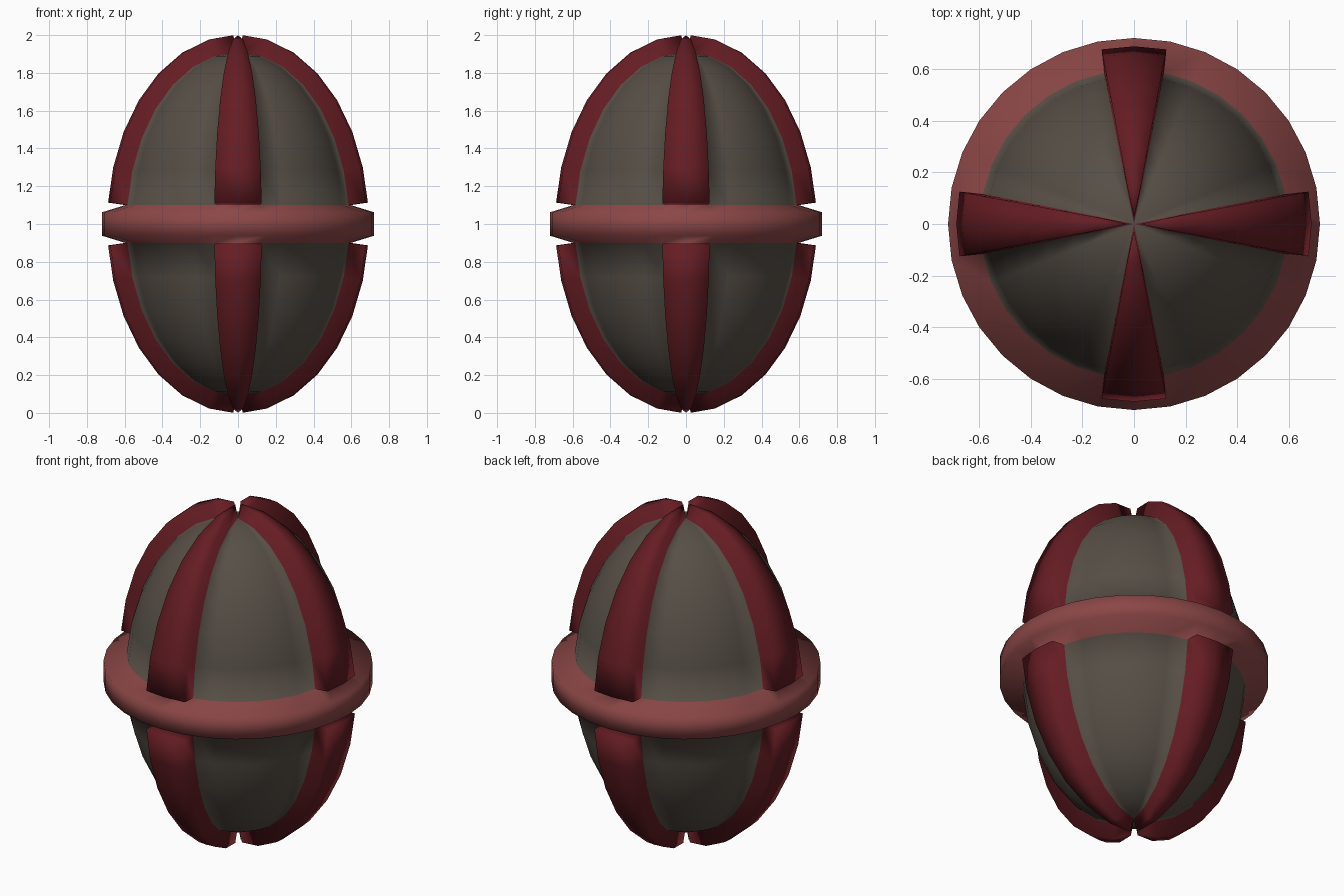
import bpy, bmesh, math
from mathutils import Vector

if "Cube" in bpy.data.objects:
    bpy.data.objects.remove(bpy.data.objects["Cube"])

RADIUS, HALF_HEIGHT, RIB = 0.6, 0.909, 0.092


def material(name, rgb):
    m = bpy.data.materials.new(name)
    m.diffuse_color = (*rgb, 1)
    m.use_nodes = True
    m.node_tree.nodes["Principled BSDF"].inputs["Base Color"].default_value = m.diffuse_color
    return m


def key(co):
    return tuple(round(c, 4) for c in co)


def raise_region(bm, faces, mat, move):
    """Extrude a patch of faces; move(position, patch normal) gives the new position."""
    target = {}
    for v in {v for f in faces for v in f.verts}:
        n = sum((f.normal for f in v.link_faces if f in faces), Vector()).normalized()
        target[key(v.co)] = move(v.co.copy(), n)
    out = bmesh.ops.extrude_face_region(bm, geom=list(faces))['geom']
    old = [f for f in faces if f.is_valid]
    if old:
        bmesh.ops.delete(bm, geom=old, context='FACES')
    for v in [g for g in out if isinstance(g, bmesh.types.BMVert) and g.is_valid]:
        v.co = target[key(v.co)]
        for f in v.link_faces:
            f.material_index = mat
    bm.normal_update()


# egg body: 15 rings leave a narrow band of faces round the middle
bm = bmesh.new()
bmesh.ops.create_uvsphere(bm, u_segments=32, v_segments=15, radius=1)
for v in bm.verts:
    low = abs(v.co.z) < 0.15
    v.co = Vector((v.co.x * RADIUS, v.co.y * RADIUS, v.co.z * HALF_HEIGHT))
    if low:
        v.co.z = math.copysign(0.1, v.co.z)
bm.normal_update()

# eight ribs, four above and four below the band
for side in (1, -1):
    for k in range(4):
        d = Vector((round(math.cos(k * math.pi / 2)), round(math.sin(k * math.pi / 2)), 0))

        def is_rib(f):
            c = f.calc_center_median()
            flat = Vector((c.x, c.y, 0))
            return c.z * side > 0.1 and f.material_index == 0 and flat.angle(d) < math.radians(11)

        def lift(co, n):
            if math.hypot(co.x, co.y) < 0.001:      # tip leans away from the pole
                n = d * 0.28 + Vector((0, 0, side * 0.98))
            return co + n * RIB

        raise_region(bm, {f for f in bm.faces if is_rib(f)}, 1, lift)

# belt round the middle, tapering outwards
band = {f for f in bm.faces if f.material_index == 0 and abs(f.calc_center_median().z) < 0.05}


def belt(co, n):
    s = 0.72 / math.hypot(co.x, co.y)
    return Vector((co.x * s, co.y * s, co.z * 0.62))


raise_region(bm, band, 2, belt)

for f in bm.faces:
    f.smooth = True
    # keep the model standing on z = 0
bmesh.ops.translate(bm, verts=bm.verts[:], vec=(0, 0, 1))

mesh = bpy.data.meshes.new("ribbed_egg_shell")
bm.to_mesh(mesh)
bm.free()
for m in (material("shell_grey", (0.095, 0.078, 0.062)),
          material("rib_red", (0.13, 0.012, 0.017)),
          material("belt_red", (0.26, 0.062, 0.062))):
    mesh.materials.append(m)
obj = bpy.data.objects.new("ribbed_egg_shell", mesh)
bpy.context.collection.objects.link(obj)
